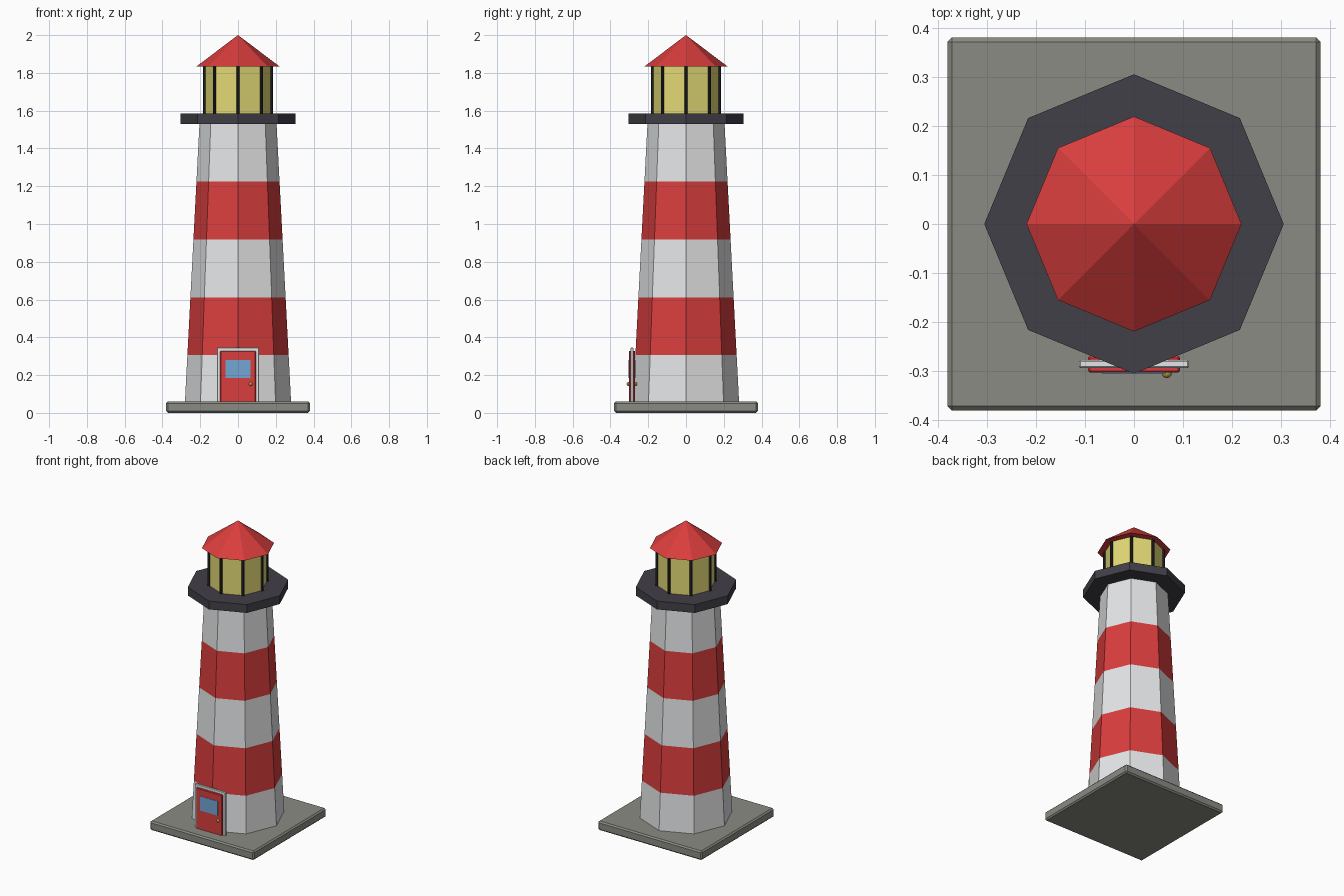
import bpy, math

cube = bpy.data.objects.get("Cube")
if cube:
    bpy.data.objects.remove(cube, do_unlink=True)


def material(name, r, g, b):
    m = bpy.data.materials.new(name)
    m.use_nodes = True
    m.diffuse_color = (r, g, b, 1)
    bsdf = next(n for n in m.node_tree.nodes if n.type == 'BSDF_PRINCIPLED')
    bsdf.inputs["Base Color"].default_value = (r, g, b, 1)
    return m


white = material("white paint", 0.78, 0.79, 0.8)
red = material("red paint", 0.7, 0.047, 0.047)
stone = material("grey stone", 0.26, 0.26, 0.23)
slate = material("dark slate", 0.053, 0.05, 0.063)
iron = material("black iron", 0.022, 0.022, 0.025)
lamp = material("yellow glass", 0.77, 0.7, 0.18)
blue = material("blue glass", 0.17, 0.38, 0.65)
brass = material("brass", 0.5, 0.34, 0.05)


def finish(name, mat, bevel=0):
    ob = bpy.context.object
    ob.name = name
    ob.data.materials.append(mat)
    if bevel:
        mod = ob.modifiers.new("Bevel", 'BEVEL')
        mod.width = bevel
        mod.segments = 1
    return ob


def octagon(name, mat, r_low, r_high, z0, z1, x=0, y=0):
    # eight-sided prism or taper with corners on the axes
    bpy.ops.mesh.primitive_cone_add(vertices=8, radius1=r_low, radius2=r_high,
                                    depth=z1 - z0, location=(x, y, (z0 + z1) / 2))
    return finish(name, mat)


def box(name, mat, x, y, z, bevel=0):
    # box from (low, high) ranges
    ranges = (x, y, z)
    bpy.ops.mesh.primitive_cube_add(size=1, location=[(a + b) / 2 for a, b in ranges])
    ob = bpy.context.object
    for v in ob.data.vertices:
        for i, (a, b) in enumerate(ranges):
            v.co[i] *= b - a
    return finish(name, mat, bevel)


# Foundation slab
box("foundation_slab", stone, (-0.38, 0.38), (-0.38, 0.38), (0, 0.06), 0.009)

# Tapered tower in five alternating bands
BANDS, TOP, R_BASE, R_TOP = 5, 1.53, 0.284, 0.204
bottom = 0.002


def tower_radius(z):
    return R_BASE + (R_TOP - R_BASE) * z / TOP


levels = [max(bottom, TOP * i / BANDS) for i in range(BANDS + 1)]
corners = [(math.cos(i * math.tau / 8), math.sin(i * math.tau / 8)) for i in range(8)]
verts = [(c * tower_radius(z), s * tower_radius(z), z) for z in levels for c, s in corners]
faces = [(b * 8 + i, b * 8 + (i + 1) % 8, b * 8 + 8 + (i + 1) % 8, b * 8 + 8 + i)
         for b in range(BANDS) for i in range(8)]
faces += [tuple(reversed(range(8))), tuple(range(BANDS * 8, BANDS * 8 + 8))]
mesh = bpy.data.meshes.new("tower")
mesh.from_pydata(verts, [], faces)
mesh.materials.append(white)
mesh.materials.append(red)
for p in mesh.polygons:
    band = p.index // 8
    p.material_index = band % 2 if band < BANDS else 0
bpy.context.collection.objects.link(bpy.data.objects.new("tower", mesh))

# Gallery, lantern room and roof
octagon("gallery", slate, 0.305, 0.305, 1.53, 1.585)
octagon("lantern_glass", lamp, 0.175, 0.175, 1.58, 1.84)
for i, (c, s) in enumerate(corners):
    octagon(f"lantern_post_{i + 1}", iron, 0.009, 0.009, 1.58, 1.84, c * 0.176, s * 0.176)
octagon("roof", red, 0.219, 0, 1.835, 2)

# Door with its frame, window and knob
box("door", red, (-0.094, 0.094), (-0.303, -0.269), (0.005, 0.328), 0.004)
for side, name in ((-1, "right"), (1, "left")):
    box(f"door_frame_{name}", white, sorted((side * 0.09, side * 0.112)),
        (-0.293, -0.278), (0.005, 0.345), 0.003)
box("door_frame_top", white, (-0.112, 0.112), (-0.2935, -0.2775), (0.325, 0.346), 0.003)
box("door_window", blue, (-0.065, 0.065), (-0.305, -0.267), (0.185, 0.28))
for y, name in ((-0.304, "front"), (-0.268, "back")):
    bpy.ops.mesh.primitive_uv_sphere_add(segments=12, ring_count=8, radius=0.01,
                                         location=(0.067, y, 0.153))
    finish(f"door_knob_{name}", brass)
    bpy.ops.object.shade_smooth()
